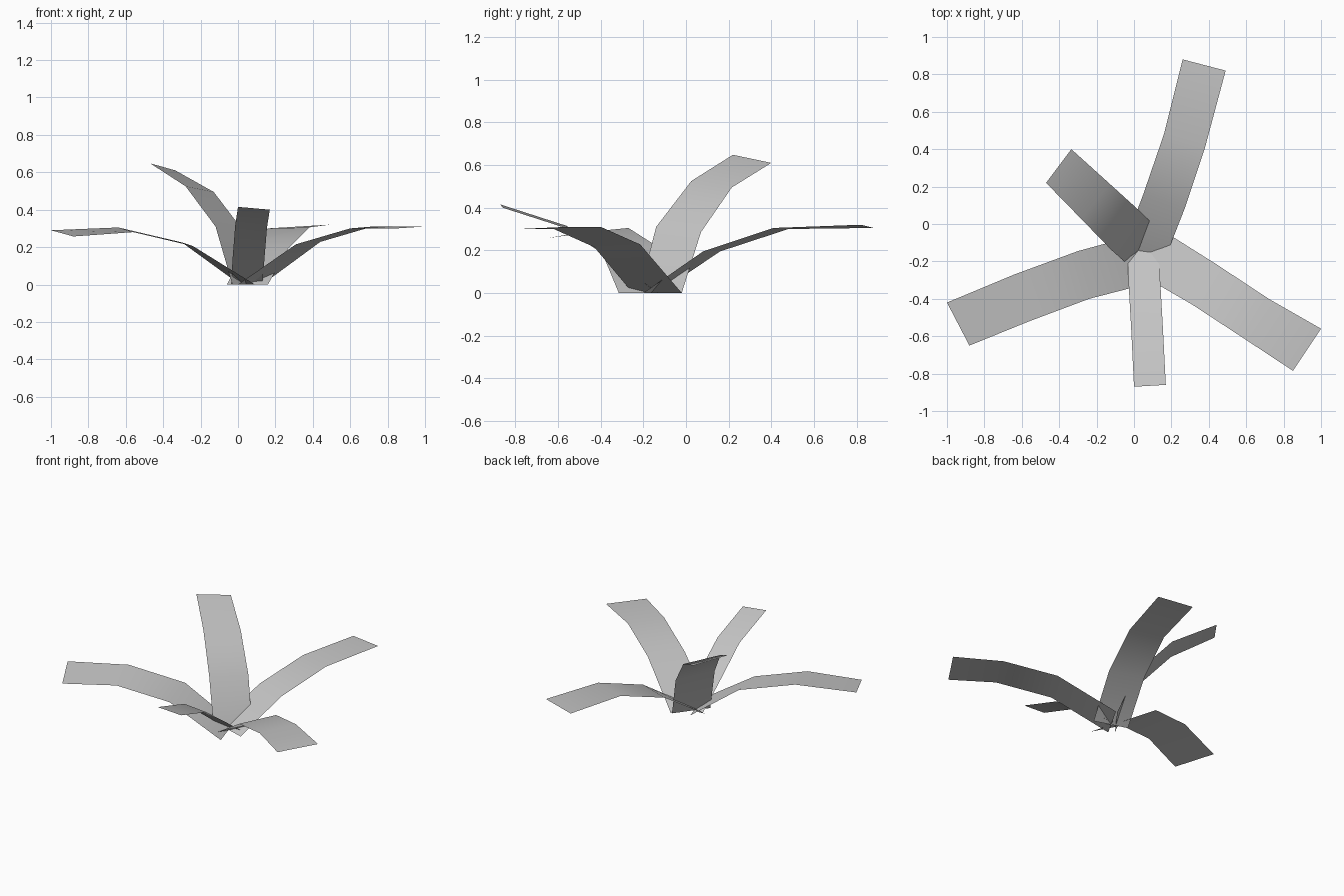
import bpy

cube = bpy.data.objects.get("Cube")
if cube:
    bpy.data.objects.remove(cube, do_unlink=True)

# One grey material for every leaf
GREY = (0.56, 0.56, 0.56, 1.0)
grey = bpy.data.materials.new("leaf_grey")
grey.use_nodes = True
grey.diffuse_color = GREY
bsdf = grey.node_tree.nodes["Principled BSDF"]
bsdf.inputs["Base Color"].default_value = GREY
bsdf.inputs["Roughness"].default_value = 0.8


def leaf(name, left_edge, right_edge):
    """Bent strip between two edges, listed from root to tip, facing up."""
    n = len(left_edge)
    verts = left_edge + right_edge
    faces = [(i, n + i, n + i + 1, i + 1) for i in range(n - 1)]
    mesh = bpy.data.meshes.new(name)
    mesh.from_pydata(verts, [], faces)
    mesh.shade_smooth()
    mesh.materials.append(grey)
    obj = bpy.data.objects.new(name, mesh)
    bpy.context.collection.objects.link(obj)
    return obj


# Long leaf to the back
leaf("back_leaf",
     [(-0.06, -0.13, 0), (0.05, 0.16, 0.195), (0.16, 0.48, 0.30), (0.26, 0.88, 0.305)],
     [(0.16, -0.20, 0), (0.27, 0.08, 0.195), (0.38, 0.41, 0.305), (0.49, 0.82, 0.32)])

# Upright leaf, back right
leaf("upright_leaf",
     [(-0.03, -0.22, 0), (-0.12, -0.14, 0.31), (-0.28, 0.025, 0.525), (-0.47, 0.22, 0.648)],
     [(0.12, -0.02, 0), (0.03, 0.07, 0.285), (-0.13, 0.215, 0.495), (-0.335, 0.40, 0.61)])

# Long leaf to the right side
leaf("right_leaf",
     [(0.09, -0.315, 0), (-0.24, -0.40, 0.205), (-0.56, -0.52, 0.28), (-0.88, -0.65, 0.257)],
     [(0.01, -0.06, 0), (-0.30, -0.145, 0.225), (-0.64, -0.27, 0.305), (-1.0, -0.42, 0.29)])

# Long leaf to the left side
leaf("left_leaf",
     [(0.13, -0.02, 0), (0.44, -0.215, 0.228), (0.72, -0.40, 0.31), (1.0, -0.56, 0.31)],
     [(0.0, -0.25, 0), (0.31, -0.43, 0.215), (0.60, -0.62, 0.30), (0.85, -0.785, 0.30)])

# Narrow leaf to the front
leaf("front_leaf",
     [(0.13, -0.13, 0), (0.14, -0.30, 0.12), (0.155, -0.565, 0.305), (0.17, -0.86, 0.40)],
     [(-0.035, -0.13, 0), (-0.03, -0.30, 0.125), (-0.015, -0.56, 0.315), (0.0, -0.87, 0.415)])
